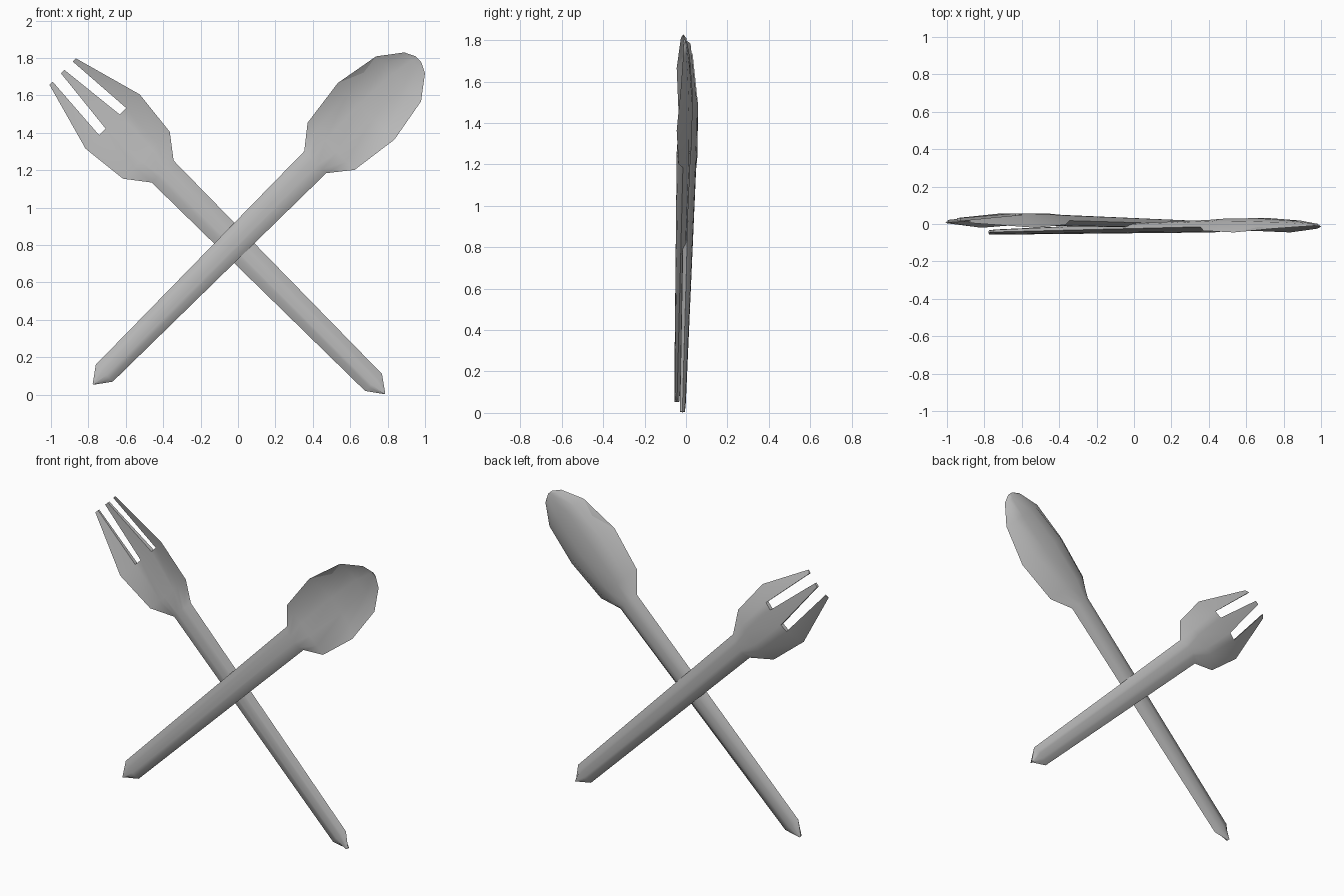
import bpy, bmesh, math

cube = bpy.data.objects.get("Cube")
if cube:
    bpy.data.objects.remove(cube, do_unlink=True)

# Single flat grey
metal = bpy.data.materials.new("cutlery_grey")
metal.use_nodes = True
metal.diffuse_color = (0.5, 0.5, 0.5, 1)
metal.node_tree.nodes["Principled BSDF"].inputs["Base Color"].default_value = (0.5, 0.5, 0.5, 1)

DIAG = math.sqrt(0.5)


def placer(x0, z0, side):
    """Map (along, across, depth) to a 45 degree diagonal starting at x0, z0."""
    return lambda u, v, y: (x0 + side * (u - v) * DIAG, y, z0 + (u + v) * DIAG)


def section(bm, place, cols, u, w, rim, front, back):
    """Ten-point cross-section: left rim, four front, right rim, four back."""
    outer, inner = cols
    fr = [-1, -outer, -inner, inner, outer, 1]
    pts = [(t, front) for t in fr] + [(t, back) for t in fr[-2:0:-1]]
    return [bm.verts.new(place(u, t * w, rim + (y - rim) * math.sqrt(1 - t * t))) for t, y in pts]


def bridge(bm, a, b):
    n = len(a)
    for i in range(n):
        bm.faces.new((a[i], a[(i + 1) % n], b[(i + 1) % n], b[i]))


def loft(bm, place, cols, stations):
    rings = [section(bm, place, cols, *s) for s in stations]
    for a, b in zip(rings, rings[1:]):
        bridge(bm, a, b)
    bm.faces.new(rings[0])
    return rings[-1]


def finish(bm, name):
    bmesh.ops.recalc_face_normals(bm, faces=bm.faces)
    mesh = bpy.data.meshes.new(name)
    bm.to_mesh(mesh)
    bm.free()
    mesh.materials.append(metal)
    obj = bpy.data.objects.new(name, mesh)
    bpy.context.collection.objects.link(obj)
    bpy.ops.object.select_all(action="DESELECT")
    obj.select_set(True)
    bpy.context.view_layer.objects.active = obj
    bpy.ops.object.shade_smooth_by_angle(angle=math.radians(50))


# Spoon: wedge end, widening handle, hollow bowl (along, half width, rim, front, back)
bm = bmesh.new()
place = placer(-0.775, 0.055, 1)
last = loft(bm, place, (0.65, 0.25), [
    (0.0, 0.003, -0.045, -0.057, -0.032),
    (0.085, 0.064, -0.043, -0.057, -0.028),
    (1.68, 0.083, -0.015, -0.046, 0.023),
    (1.80, 0.178, -0.036, -0.034, 0.030),
    (2.065, 0.214, -0.045, 0.012, 0.034),
    (2.31, 0.17, -0.025, 0.006, 0.020),
    (2.432, 0.078, -0.014, -0.004, 0.006),
    (2.46, 0.02, -0.010, -0.011, -0.004),
])
bm.faces.new(last)
finish(bm, "spoon")

# Fork: same handle, cupped palm
bm = bmesh.new()
place = placer(0.785, 0.005, -1)
r = loft(bm, place, (0.5, 0.26), [
    (0.0, 0.003, -0.017, -0.030, -0.005),
    (0.085, 0.064, -0.015, -0.030, 0.0),
    (1.68, 0.083, 0.018, -0.012, 0.050),
    (1.803, 0.177, -0.004, 0.004, 0.058),
    (2.058, 0.205, -0.020, 0.034, 0.060),
])

# Slot floors between the tines
bm.faces.new((r[1], r[2], r[8], r[9]))
bm.faces.new((r[3], r[4], r[6], r[7]))


# Three tapering tines
def tine(base, tip):
    end = [bm.verts.new(place(2.436, v, y)) for v, y in tip]
    bridge(bm, base, end)
    bm.faces.new(end)


for s, base in ((-1, (r[0], r[1], r[9])), (1, (r[5], r[4], r[6]))):
    tine(base, [(s * 0.1, 0.005), (s * 0.076, 0.008), (s * 0.078, 0.022)])
tine((r[2], r[3], r[7], r[8]),
     [(-0.013, 0.016), (0.013, 0.016), (0.013, 0.032), (-0.013, 0.032)])
finish(bm, "fork")
